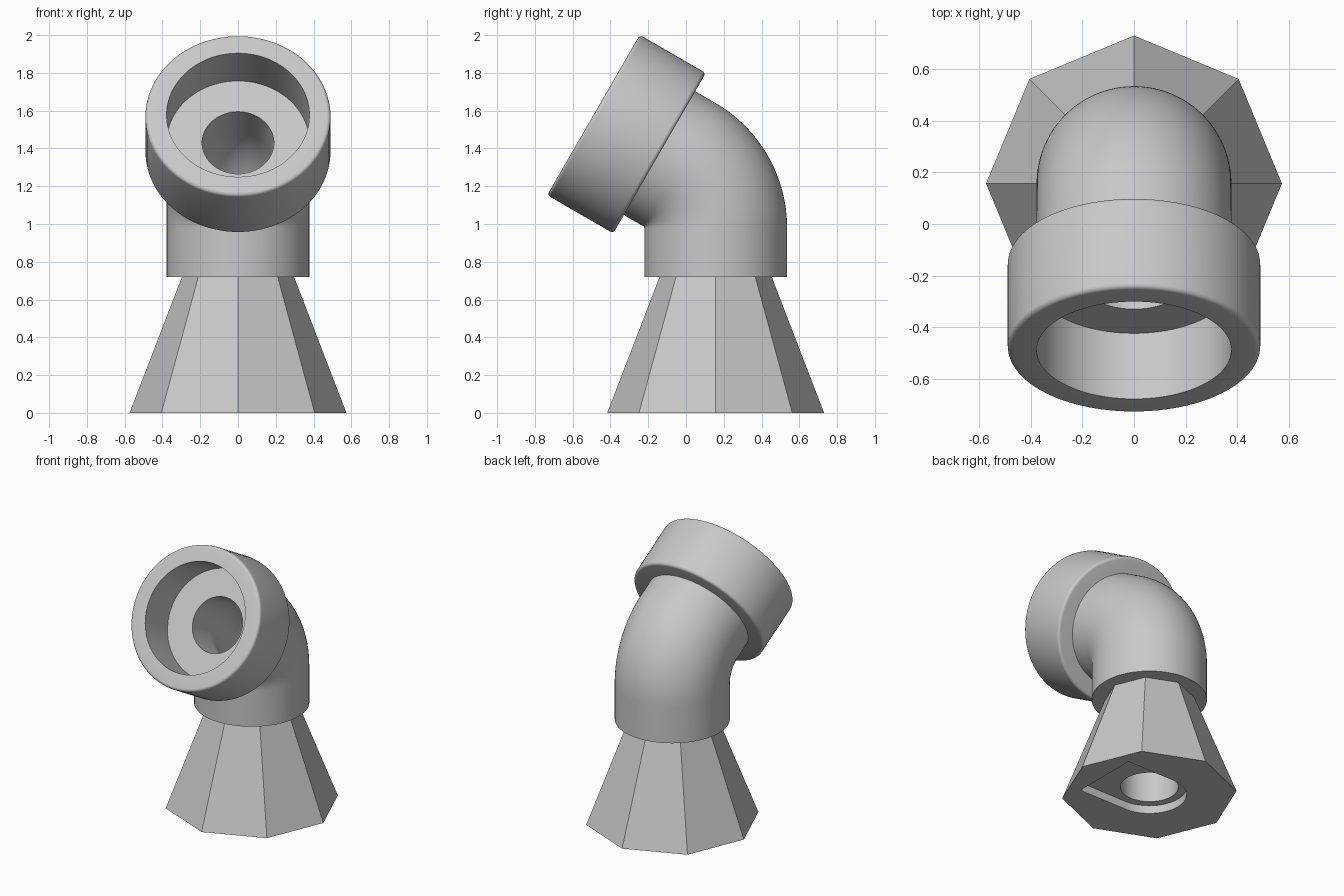
import bpy, bmesh
from math import sin, cos, pi, radians, tan
from mathutils import Vector

if "Cube" in bpy.data.objects:
    bpy.data.objects.remove(bpy.data.objects["Cube"])

grey = bpy.data.materials.new("light_grey")
grey.use_nodes = True
grey.diffuse_color = (0.58, 0.58, 0.58, 1)
grey.node_tree.nodes["Principled BSDF"].inputs["Base Color"].default_value = grey.diffuse_color

SEG = 96
AXIS_Y = 0.157                   # vertical axis of base and pipe
PIPE_R, BORE_R = 0.378, 0.19
BASE_H = 0.72
TILT = radians(60)               # bend of the elbow towards the front
BEND_R = 0.385
MEET_Z = 1.2035                  # where the two pipe axes cross


def make_object(name, bm):
    bmesh.ops.recalc_face_normals(bm, faces=bm.faces)
    mesh = bpy.data.meshes.new(name)
    bm.to_mesh(mesh)
    bm.free()
    mesh.materials.append(grey)
    ob = bpy.data.objects.new(name, mesh)
    bpy.context.collection.objects.link(ob)
    return ob


def activate(ob):
    bpy.ops.object.select_all(action='DESELECT')
    ob.select_set(True)
    bpy.context.view_layer.objects.active = ob


def smooth(ob):
    activate(ob)
    bpy.ops.object.shade_smooth_by_angle(angle=radians(30))


def ring_solid(name, stations):
    """Join circles (centre, tilt, radius) into a closed ring-shaped solid."""
    bm = bmesh.new()
    rings = []
    for centre, tilt, r in stations:
        up = Vector((0, cos(tilt), sin(tilt)))
        rings.append([bm.verts.new(centre + Vector((r * cos(a), 0, 0)) + up * r * sin(a))
                      for a in (2 * pi * i / SEG for i in range(SEG))])
    for a, b in zip(rings, rings[1:] + rings[:1]):
        for i in range(SEG):
            j = (i + 1) % SEG
            bm.faces.new((a[i], a[j], b[j], b[i]))
    return make_object(name, bm)


def prism(name, outline, z0, z1):
    bm = bmesh.new()
    face = bm.faces.new([bm.verts.new((x, y, z0)) for x, y in outline])
    top = bmesh.ops.extrude_face_region(bm, geom=[face])["geom"]
    bmesh.ops.translate(bm, vec=(0, 0, z1 - z0),
                        verts=[v for v in top if isinstance(v, bmesh.types.BMVert)])
    return make_object(name, bm)


def cut(ob, cutter):
    cutter.hide_render = True
    mod = ob.modifiers.new("cut", 'BOOLEAN')
    mod.operation, mod.solver, mod.object = 'DIFFERENCE', 'EXACT', cutter
    activate(ob)
    bpy.ops.object.modifier_apply(modifier=mod.name)
    bpy.data.objects.remove(cutter)


# Tapered octagonal base
bm = bmesh.new()
bmesh.ops.create_cone(bm, cap_ends=True, segments=8, radius1=0.574, radius2=0.297, depth=BASE_H)
bmesh.ops.translate(bm, verts=bm.verts, vec=(0, AXIS_Y, BASE_H / 2))
base = make_object("octagonal_base", bm)

# Round bore and the U-shaped pocket in the underside
bore = [(BORE_R * cos(2 * pi * i / SEG), AXIS_Y + BORE_R * sin(2 * pi * i / SEG)) for i in range(SEG)]
cut(base, prism("bore_cutter", bore, -0.1, BASE_H + 0.1))
SLOT_R, SLOT_X = 0.245, 0.385
arc = [pi / 2 + pi * i / 32 for i in range(33)]
slot = [(SLOT_R * cos(a), AXIS_Y + SLOT_R * sin(a)) for a in arc]
slot += [(SLOT_X, AXIS_Y - SLOT_R), (SLOT_X, AXIS_Y + SLOT_R)]
cut(base, prism("pocket_cutter", slot, -0.1, 0.058))
smooth(base)

# Elbow pipe: straight foot, bend, then straight run to the socket
socket_dir = Vector((0, -sin(TILT), cos(TILT)))
meet = Vector((0, AXIS_Y, MEET_Z))
socket_back = meet + socket_dir * 0.343
bend_z = MEET_Z - BEND_R * tan(TILT / 2)
path = [(Vector((0, AXIS_Y, BASE_H)), 0)]
for i in range(33):
    t = TILT * i / 32
    path.append((Vector((0, AXIS_Y - BEND_R * (1 - cos(t)), bend_z + BEND_R * sin(t))), t))
path.append((socket_back, TILT))
elbow = ring_solid("elbow_pipe", [(c, t, PIPE_R) for c, t in path]
                   + [(c, t, BORE_R) for c, t in reversed(path)])
smooth(elbow)

# Socket cup with rounded outer rims
CUP_R, CUP_L, FLOOR, FIL = 0.49, 0.404, 0.11, 0.02
quarter = [pi / 2 * i / 5 for i in range(6)]
profile = [(BORE_R, 0)]
profile += [(CUP_R - FIL + FIL * sin(a), FIL - FIL * cos(a)) for a in quarter]
profile += [(CUP_R - FIL + FIL * cos(a), CUP_L - FIL + FIL * sin(a)) for a in quarter]
profile += [(PIPE_R, CUP_L), (PIPE_R, FLOOR), (BORE_R, FLOOR)]
cup = ring_solid("socket_cup", [(socket_back + socket_dir * h, TILT, r) for r, h in profile])
smooth(cup)
